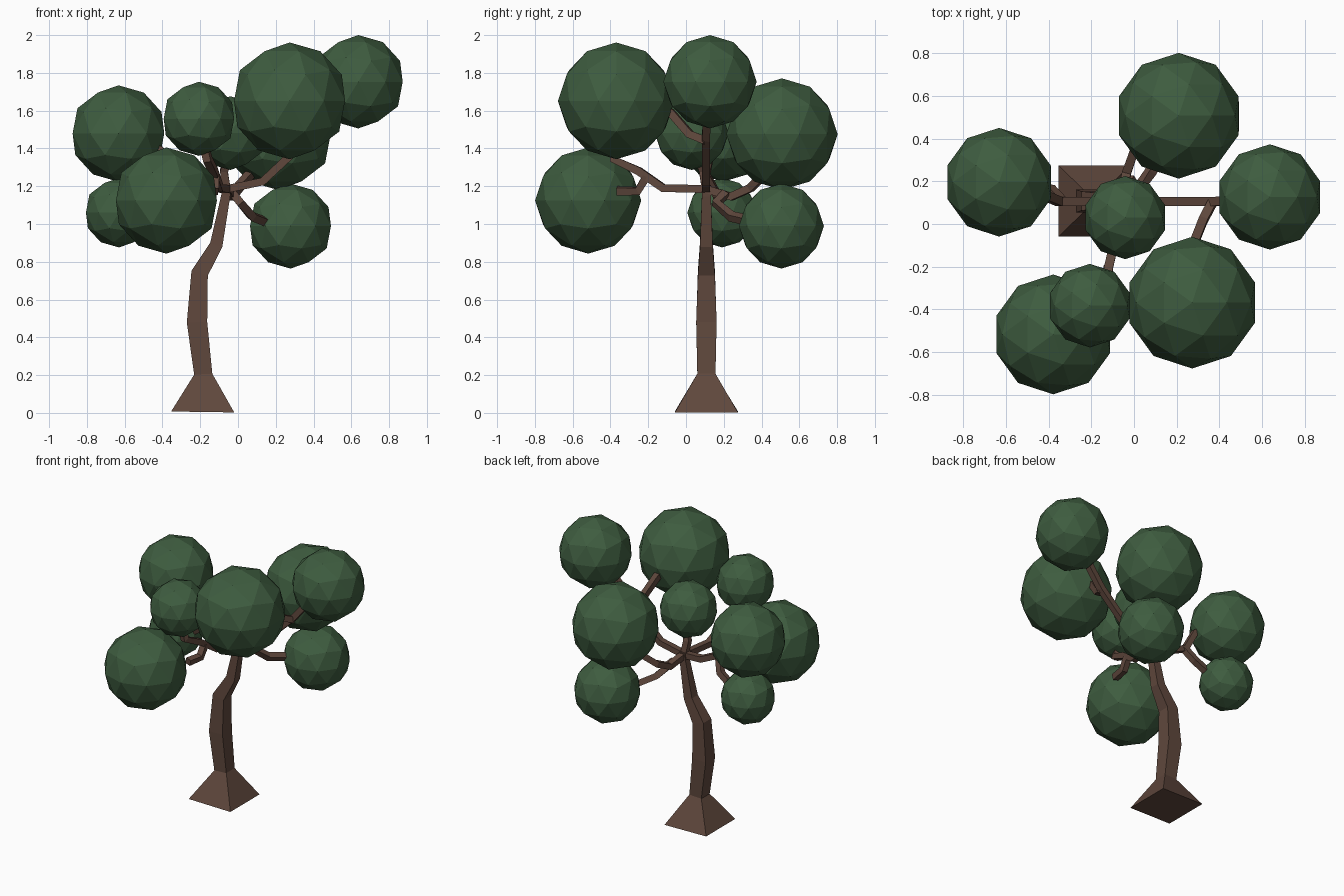
import bpy, bmesh
from mathutils import Vector

if "Cube" in bpy.data.objects:
    bpy.data.objects.remove(bpy.data.objects["Cube"])


def material(name, color):
    m = bpy.data.materials.new(name)
    m.diffuse_color = (*color, 1)
    m.use_nodes = True
    m.node_tree.nodes["Principled BSDF"].inputs["Base Color"].default_value = m.diffuse_color
    return m


BARK = material("brown bark", (0.115, 0.064, 0.046))
LEAF = material("dark green leaves", (0.048, 0.107, 0.050))


def add_object(name, bm, mat):
    bmesh.ops.recalc_face_normals(bm, faces=bm.faces)
    mesh = bpy.data.meshes.new(name)
    bm.to_mesh(mesh)
    bm.free()
    mesh.materials.append(mat)
    obj = bpy.data.objects.new(name, mesh)
    bpy.context.collection.objects.link(obj)
    return obj


def limb(name, points):
    """Square section swept along (x, y, z, half width) points."""
    pos = [Vector(p[:3]) for p in points]
    bm = bmesh.new()
    rings, side = [], None
    for i, p in enumerate(pos):
        a = (p - pos[i - 1]).normalized() if i > 0 else Vector()
        b = (pos[i + 1] - p).normalized() if i < len(pos) - 1 else Vector()
        t = (a + b).normalized()
        if side is None:
            side = Vector((1, 0, 0)) if abs(t.y) > 0.7 else Vector((0, 1, 0))
        side = (side - t * side.dot(t)).normalized()
        up = t.cross(side)
        h = points[i][3]
        rings.append([bm.verts.new(p + side * h * u + up * h * v)
                      for u, v in ((1, 1), (-1, 1), (-1, -1), (1, -1))])
    for r, s in zip(rings, rings[1:]):
        for k in range(4):
            n = (k + 1) % 4
            bm.faces.new((r[k], r[n], s[n], s[k]))
    bm.faces.new(rings[0])
    bm.faces.new(rings[-1])
    add_object(name, bm, BARK)


# Trunk with flared foot
limb("trunk", [(-.187, .108, .005, .167), (-.184, .108, .205, .048),
               (-.217, .108, .48, .054), (-.203, .108, .74, .045),
               (-.115, .108, .89, .034), (-.065, .108, 1.15, .024),
               (-.06, .108, 1.205, .024)])

# Branches and their forks
R = .021
branches = {
    "right_branch": [(-.06, .105, 1.185), (.13, .105, 1.225), (.37, .105, 1.45), (.52, .115, 1.63)],
    "right_fork": [(.37, .105, 1.44), (.325, .02, 1.475), (.285, -.08, 1.59), (.28, -.18, 1.64)],
    "front_branch": [(-.06, .105, 1.185), (-.10, -.12, 1.19), (-.13, -.25, 1.28),
                     (-.16, -.38, 1.34), (-.18, -.38, 1.42)],
    "front_fork": [(-.12, -.21, 1.25), (-.125, -.255, 1.175), (-.145, -.365, 1.175)],
    "back_branch": [(-.06, .105, 1.185), (-.035, .24, 1.145), (.0, .34, 1.19), (.07, .42, 1.27)],
    "back_fork": [(-.025, .21, 1.16), (.015, .16, 1.11), (.075, .24, 1.04), (.15, .37, 1.01)],
    "left_branch": [(-.06, .105, 1.185), (-.2, .105, 1.19), (-.35, .105, 1.26),
                    (-.41, .13, 1.39), (-.48, .15, 1.42)],
    "left_fork": [(-.34, .105, 1.26), (-.39, .16, 1.16), (-.52, .18, 1.08)],
    "top_branch": [(-.06, .105, 1.185), (-.075, .09, 1.28), (-.045, .06, 1.36)],
}
for name, path in branches.items():
    limb(name, [(*p, R) for p in path])

# Leaf balls: x, y, z, radius
balls = [(.273, -.369, 1.652, .309), (.637, .127, 1.753, .247),
         (-.633, .196, 1.479, .255), (-.207, -.383, 1.557, .196),
         (-.379, -.518, 1.124, .281), (-.630, .191, 1.060, .184),
         (.278, .505, .989, .225), (.210, .508, 1.476, .295),
         (-.041, .030, 1.481, .195)]
for i, (x, y, z, r) in enumerate(balls, 1):
    bm = bmesh.new()
    bmesh.ops.create_icosphere(bm, subdivisions=2, radius=r)
    add_object(f"leaf_ball_{i}", bm, LEAF).location = (x, y, z)
